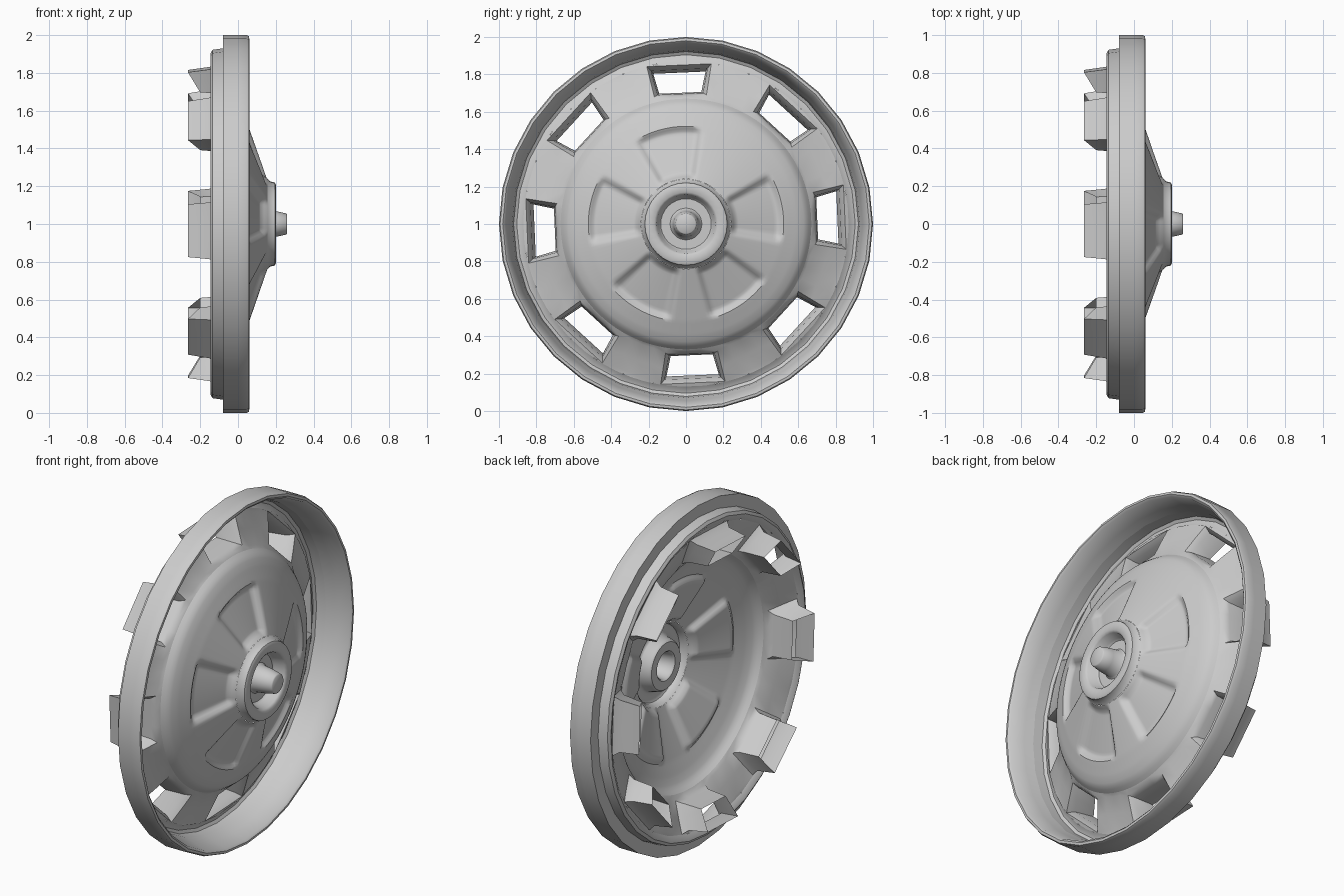
import bpy, bmesh, math
from mathutils import Vector

cube = bpy.data.objects.get("Cube")
if cube:
    bpy.data.objects.remove(cube)

grey = bpy.data.materials.new("light grey metal")
grey.use_nodes = True
grey.diffuse_color = (0.6, 0.6, 0.6, 1)
grey.node_tree.nodes["Principled BSDF"].inputs["Base Color"].default_value = (0.6, 0.6, 0.6, 1)


def point(r, angle, x):
    """Polar position around the wheel axis, which runs along x."""
    return Vector((x, r * math.cos(angle), 1 + r * math.sin(angle)))


def polar_grid(bm, angles, count, place):
    """Rings of vertices joined by quads; place(ring, angle) gives positions."""
    rows = [[bm.verts.new(place(i, a)) for a in angles] for i in range(count)]
    n = len(angles)
    for inner, outer in zip(rows, rows[1:]):
        for j in range(n):
            k = (j + 1) % n
            bm.faces.new((inner[j], outer[j], outer[k], inner[k]))
    return rows


def finish(bm, name, sharp=40):
    bmesh.ops.remove_doubles(bm, verts=bm.verts[:], dist=0.0005)
    bmesh.ops.recalc_face_normals(bm, faces=bm.faces[:])
    mesh = bpy.data.meshes.new(name)
    bm.to_mesh(mesh)
    bm.free()
    mesh.materials.append(grey)
    obj = bpy.data.objects.new(name, mesh)
    bpy.context.collection.objects.link(obj)
    bpy.ops.object.select_all(action="DESELECT")
    obj.select_set(True)
    bpy.context.view_layer.objects.active = obj
    bpy.ops.object.shade_smooth_by_angle(angle=math.radians(sharp))
    return obj


def lathe(name, profile, sides, sharp=40):
    bm = bmesh.new()
    angles = [math.tau * i / sides for i in range(sides)]
    polar_grid(bm, angles, len(profile),
               lambda i, a: point(profile[i][0], a, profile[i][1]))
    return finish(bm, name, sharp)


def lerp_profile(profile, r):
    for (r0, x0), (r1, x1) in zip(profile, profile[1:]):
        if r <= r1:
            return x0 + (x1 - x0) * (r - r0) / (r1 - r0)
    return profile[-1][1]


def smooth(lo, hi, v):
    t = min(max((v - lo) / (hi - lo), 0), 1)
    return t * t * (3 - 2 * t)


# Outer rim: rolled lip, inner wall and stepped back
lathe("outer_rim", [(0.87, -0.125), (0.89, -0.14), (0.905, -0.145), (0.922, -0.135),
                    (0.93, -0.08), (0.945, -0.03), (0.968, 0.05), (0.98, 0.06),
                    (0.994, 0.058), (1, 0.045), (1, 0), (1, -0.08), (0.93, -0.08)], 32)

# Hub: raised ring, recess and centre pin
lathe("hub", [(0.24, 0.155), (0.225, 0.172), (0.22, 0.195), (0.21, 0.2), (0.17, 0.2),
              (0.157, 0.19), (0.145, 0.14), (0.135, 0.13), (0.085, 0.13), (0.075, 0.14),
              (0.068, 0.2), (0.056, 0.255), (0.05, 0.26), (0, 0.26)], 32)

# Centre dome with five pressed panels
dome = [(0.24, 0.155), (0.52, 0.058), (0.6, 0.025), (0.64, 0.003), (0.66, -0.02), (0.67, -0.035)]
panels = [math.radians(d) for d in (10, 101, 171, 240, 305)]
radii = [0.24 + 0.43 * i / 32 for i in range(33)]


def dome_point(i, a):
    r = radii[i]
    off = min(abs((a - p + math.pi) % math.tau - math.pi) for p in panels)
    side = 1 - smooth(-0.02, 0.025, (off - math.radians(19)) * r)
    ends = smooth(0.24, 0.27, r) * (1 - smooth(0.485, 0.525, r))
    return point(r, a, lerp_profile(dome, r) - 0.03 * side * ends)


bm = bmesh.new()
polar_grid(bm, [math.tau * i / 180 for i in range(180)], len(radii), dome_point)
finish(bm, "centre_dome")

# Slotted ring with eight windows, each drawn out into a sleeve at the back
turn = math.radians(2.5)
edge = math.radians(11.5)
columns = [math.radians(d) for d in (-22.5, -17, -11.5, -4, 4, 11.5, 17)]
rings = [(0.67, -0.035), (0.685, -0.05), (0.77, -0.085), (0.85, -0.12), (0.87, -0.125)]
angles = [turn + s * math.pi / 4 + t for s in range(8) for t in columns]


def ring_point(i, a):
    r, x = rings[i]
    t = (a - turn + math.pi / 8) % (math.pi / 4) - math.pi / 8
    if i in (1, 2, 3) and abs(t) < edge + 0.01:
        r /= math.cos(t)
    return point(r, a, x)


bm = bmesh.new()
rows = polar_grid(bm, angles, len(rings), ring_point)
hole_verts = []
doomed = []
for s in range(8):
    block = [[rows[i][s * 7 + j] for j in range(2, 6)] for i in (1, 2, 3)]
    flat = {v for row in block for v in row}
    doomed += [f for f in bm.faces if all(v in flat for v in f.verts)]
    hole_verts.append(flat)
bmesh.ops.delete(bm, geom=doomed, context="FACES")

for s, flat in enumerate(hole_verts):
    mid = turn + s * math.pi / 4
    out = Vector((0, math.cos(mid), math.sin(mid)))
    across = Vector((0, -math.sin(mid), math.cos(mid)))
    axis = Vector((0, 0, 1))
    edges = [e for e in bm.edges if e.is_boundary and all(v in flat for v in e.verts)]
    for part in (0.45, 1):
        grown = bmesh.ops.extrude_edge_only(bm, edges=edges)["geom"]
        for v in [g for g in grown if isinstance(g, bmesh.types.BMVert)]:
            local = v.co - axis
            if part < 1:
                # rounded lip
                f = (local.dot(out) - 0.685) / 0.165
                u, w, x = 0.696 + 0.13 * f, local.dot(across) * 0.87, v.co.x - 0.03
            else:
                # slanted open end
                f = (local.dot(out) - 0.696) / 0.13
                u, w, x = 0.702 + 0.108 * f, local.dot(across) * 0.93, -0.2 - 0.065 * f
            v.co = axis + out * u + across * w + Vector((x, 0, 0))
        edges = [g for g in grown if isinstance(g, bmesh.types.BMEdge)]
finish(bm, "slotted_ring", 50)
